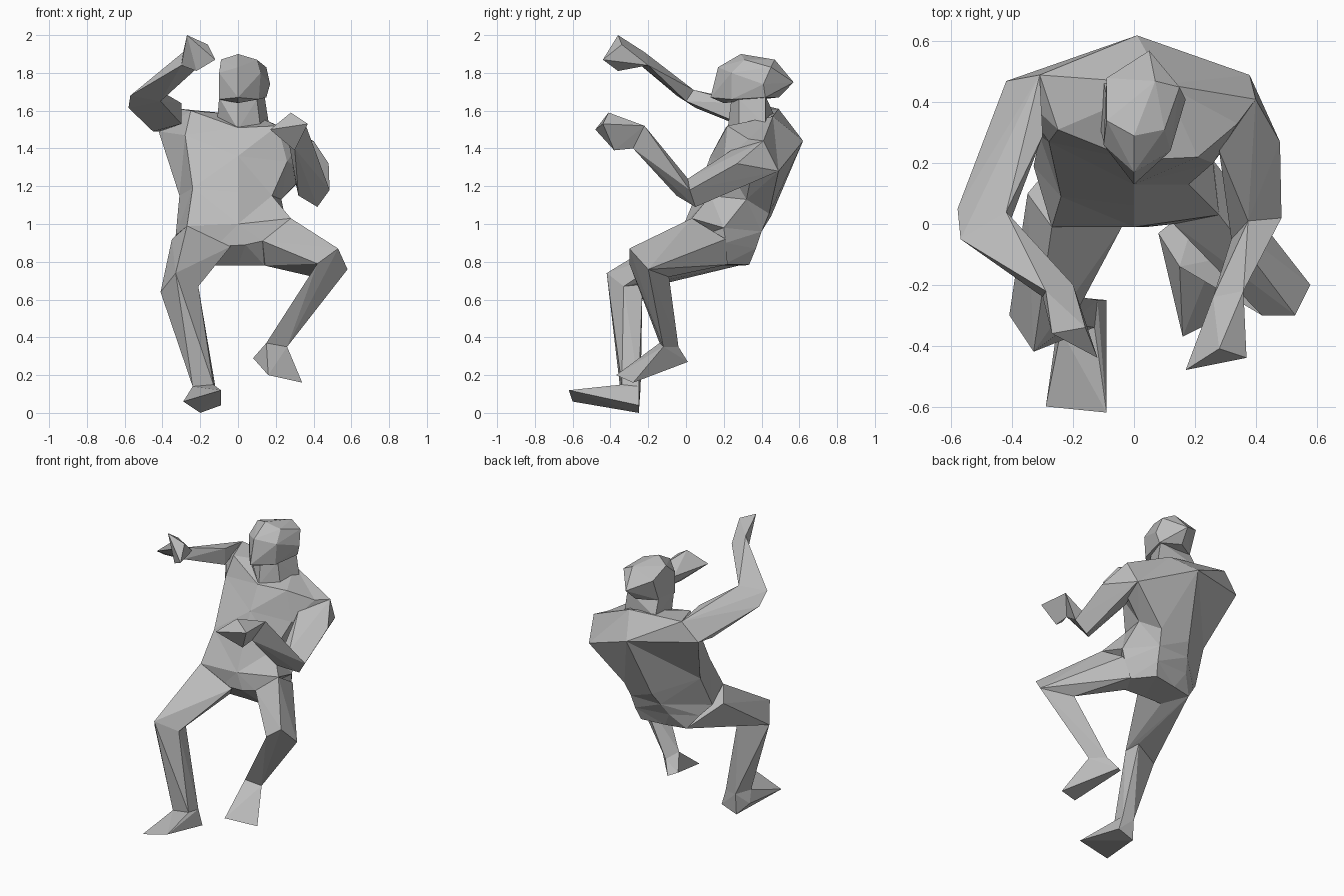
import bpy
import bmesh

# Remove the default cube
default_cube = bpy.data.objects.get("Cube")
if default_cube:
    bpy.data.objects.remove(default_cube, do_unlink=True)

# Single flat colour
grey = bpy.data.materials.new("plain_grey")
grey.use_nodes = True
colour = (0.5, 0.5, 0.5, 1)
grey.diffuse_color = colour
grey.node_tree.nodes["Principled BSDF"].inputs["Base Color"].default_value = colour


def finish(name, bm):
    """Turn a bmesh into a flat shaded object."""
    bmesh.ops.recalc_face_normals(bm, faces=bm.faces[:])
    mesh = bpy.data.meshes.new(name)
    bm.to_mesh(mesh)
    bm.free()
    mesh.materials.append(grey)
    obj = bpy.data.objects.new(name, mesh)
    bpy.context.scene.collection.objects.link(obj)
    return obj


def add_hull(bm, points):
    """Wrap a convex skin around the points."""
    verts = [bm.verts.new(p) for p in points]
    result = bmesh.ops.convex_hull(bm, input=verts)
    unused = [v for v in result["geom_interior"] if isinstance(v, bmesh.types.BMVert)]
    bmesh.ops.delete(bm, geom=unused, context="VERTS")


def limb(name, *sections):
    """Faceted limb: a convex segment between each pair of neighbouring sections."""
    bm = bmesh.new()
    for start, end in zip(sections, sections[1:]):
        add_hull(bm, start + end)
    return finish(name, bm)


def loft(name, *rings):
    """Closed skin through rings that have the same number of points."""
    bm = bmesh.new()
    loops = [[bm.verts.new(p) for p in ring] for ring in rings]
    count = len(loops[0])
    for low, high in zip(loops, loops[1:]):
        for i in range(count):
            j = (i + 1) % count
            bm.faces.new((low[i], low[j], high[j], high[i]))
    for cap in (loops[0], loops[-1]):
        bm.faces.new(cap)
    bmesh.ops.triangulate(bm, faces=bm.faces[:])
    return finish(name, bm)


# Torso rings run: front right, front centre, front left, left side,
# back left, back centre, back right
seat = [(-.13, .1, .78), (0, .1, .78), (.14, .09, .78), (.21, .2, .785),
        (.1, .335, .785), (-.06, .31, .78), (-.2, .28, .78)]
crotch = [(-.12, 0, .88), (.04, -.01, .89), (.13, 0, .91), (.25, .21, .9),
          (.12, .37, .87), (-.12, .35, .88), (-.27, .24, .87)]
hips = [(-.27, -.01, .99), (0, -.01, 1), (.28, .03, 1.03), (.26, .2, .98),
        (.13, .4, .96), (-.09, .4, .96), (-.33, .19, .94)]
waist = [(-.24, .09, 1.19), (0, .06, 1.17), (.18, .13, 1.15), (.23, .32, 1.13),
         (.15, .44, 1.055), (-.06, .45, 1.04), (-.31, .29, 1.15)]
chest = [(-.28, .27, 1.47), (0, .13, 1.36), (.26, .2, 1.33), (.37, .35, 1.28),
         (.38, .49, 1.28), (.01, .62, 1.44), (-.42, .47, 1.49)]
collar = [(-.25, .31, 1.6), (0, .21, 1.51), (.21, .22, 1.52), (.34, .33, 1.45),
          (.4, .41, 1.44), (.1, .46, 1.57), (-.31, .49, 1.61)]
loft("torso", seat, crotch, hips, waist, chest, collar)

# Neck
neck_base = [(-.11, .31, 1.55), (0, .22, 1.5), (.12, .28, 1.5),
             (.165, .42, 1.52), (-.1, .47, 1.57)]
neck_top = [(-.1, .27, 1.67), (0, .24, 1.66), (.1, .28, 1.66),
            (.14, .42, 1.68), (-.09, .42, 1.68)]
limb("neck", neck_base, neck_top)

# Head: face side, then the rear of the skull
face = [(0, .29, 1.9), (.1, .31, 1.87), (-.09, .34, 1.87), (0, .17, 1.83),
        (.12, .24, 1.8), (-.1, .26, 1.8), (0, .13, 1.67), (.11, .24, 1.66),
        (-.1, .26, 1.66), (0, .2, 1.64)]
skull = [(.07, .47, 1.87), (-.09, .48, 1.82), (.15, .45, 1.83), (.17, .41, 1.74),
         (.05, .57, 1.75), (.15, .42, 1.67), (.03, .49, 1.67), (-.09, .42, 1.67)]
limb("head", face, skull)

# Raised right arm
right_shoulder = [(-.31, .49, 1.61), (-.42, .47, 1.49), (-.45, .36, 1.49),
                  (-.3, .29, 1.64), (-.3, .29, 1.53)]
right_elbow = [(-.58, .05, 1.615), (-.57, -.05, 1.68), (-.42, .04, 1.71),
               (-.41, 0, 1.65)]
right_wrist = [(-.29, -.22, 1.91), (-.3, -.24, 1.84), (-.2, -.2, 1.84)]
right_knuckles = [(-.27, -.36, 2), (-.12, -.44, 1.87), (-.22, -.36, 1.81),
                  (-.16, -.34, 1.95)]
limb("right_arm", right_shoulder, right_elbow, right_wrist)
limb("right_hand", right_wrist, right_knuckles)

# Lowered left arm, bent up at the elbow
left_shoulder = [(.4, .41, 1.44), (.48, .27, 1.32), (.38, .49, 1.28),
                 (.28, .24, 1.39), (.3, .28, 1.24)]
left_elbow = [(.485, .02, 1.18), (.42, .05, 1.09), (.32, -.05, 1.15),
              (.375, .01, 1.24)]
left_wrist = [(.26, -.24, 1.48), (.36, -.22, 1.52), (.3, -.28, 1.4)]
left_knuckles = [(.17, -.48, 1.5), (.28, -.41, 1.59), (.37, -.44, 1.53),
                 (.3, -.38, 1.39)]
limb("left_arm", left_shoulder, left_elbow, left_wrist)
limb("left_hand", left_wrist, left_knuckles)

# Standing right leg
right_hip = [(-.27, -.01, .99), (-.35, .1, .92), (-.31, .05, .8),
             (-.2, .28, .78), (-.04, -.01, .88), (-.13, .1, .78)]
right_knee = [(-.33, -.42, .74), (-.41, -.3, .64), (-.21, -.33, .67),
              (-.23, -.23, .68)]
right_ankle = [(-.24, -.35, .14), (-.13, -.34, .15), (-.2, -.24, .14),
               (-.12, -.25, .14)]
right_sole = [(-.29, -.6, .06), (-.09, -.62, .12), (-.2, -.25, 0),
              (-.09, -.25, .04), (-.25, -.32, .06)]
limb("right_leg", right_hip, right_knee, right_ankle)
limb("right_foot", right_ankle, right_sole)

# Lifted left leg
left_hip = [(.28, .03, 1.03), (.13, 0, .91), (.14, .1, .78),
            (.21, .22, .785), (.26, .21, .92)]
left_knee = [(.53, -.3, .87), (.42, -.3, .79), (.58, -.2, .76),
             (.4, -.09, .72)]
left_ankle = [(.15, -.14, .37), (.26, -.12, .35), (.18, -.04, .35)]
left_sole = [(.16, -.37, .2), (.34, -.28, .16), (.08, -.03, .29),
             (.13, .01, .27)]
limb("left_leg", left_hip, left_knee, left_ankle)
limb("left_foot", left_ankle, left_sole)
